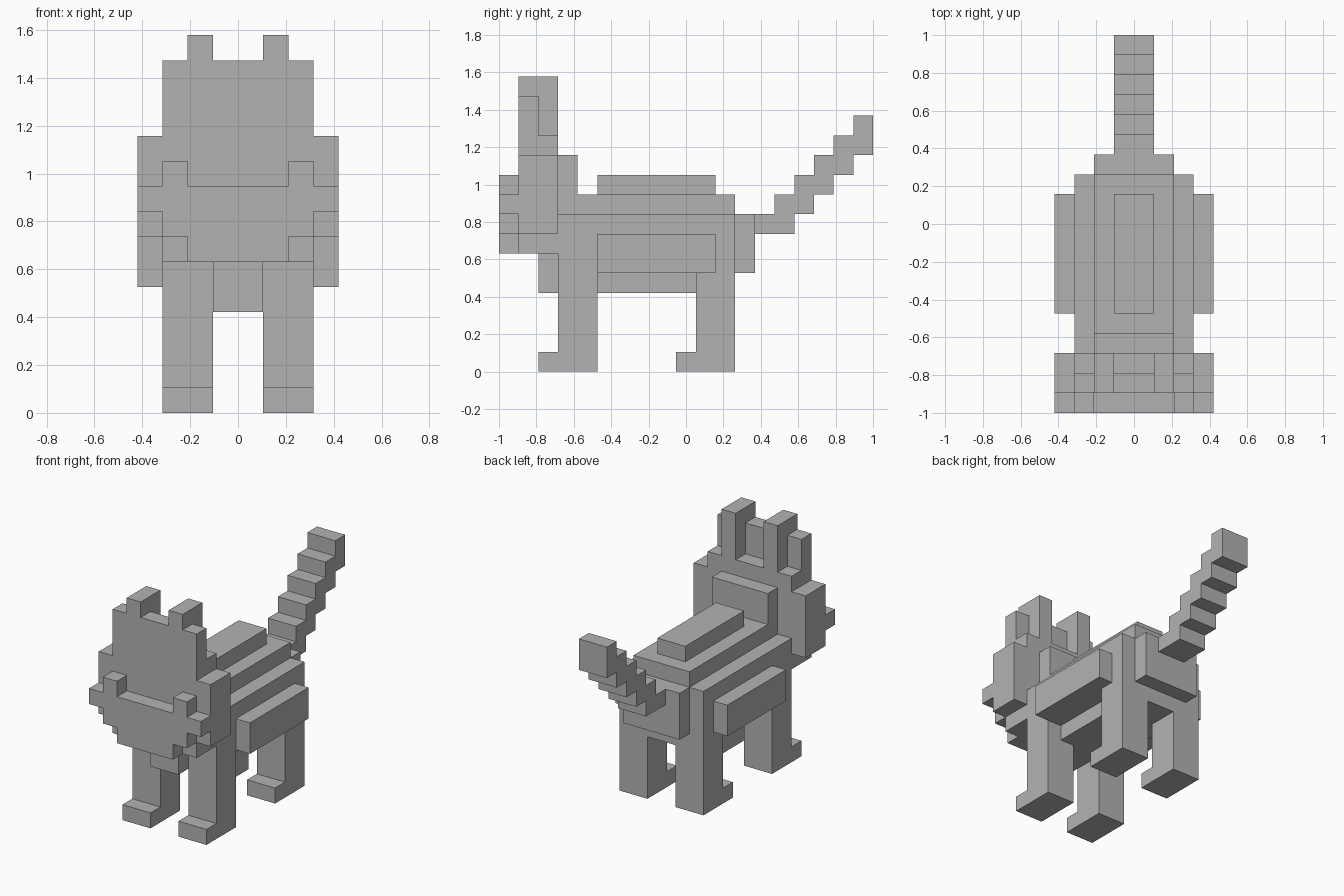
import bpy
import bmesh
from mathutils import Vector

cube = bpy.data.objects.get("Cube")
if cube:
    bpy.data.objects.remove(cube, do_unlink=True)

U = 2 / 19  # size of one block

grey = bpy.data.materials.new("plain_grey")
grey.use_nodes = True
colour = (0.45, 0.45, 0.45, 1)
grey.diffuse_color = colour
grey.node_tree.nodes["Principled BSDF"].inputs["Base Color"].default_value = colour


def build(name, boxes):
    """Make one object from boxes given in blocks: x, y (from the nose) and z ranges."""
    bm = bmesh.new()
    for x, y, z in boxes:
        low, high = Vector((x[0], y[0], z[0])), Vector((x[1], y[1], z[1]))
        for v in bmesh.ops.create_cube(bm, size=1)["verts"]:
            at = low + (v.co + Vector((0.5, 0.5, 0.5))) * (high - low)
            v.co = Vector((at.x * U, at.y * U - 1, at.z * U))
    mesh = bpy.data.meshes.new(name)
    bm.to_mesh(mesh)
    bm.free()
    mesh.materials.append(grey)
    obj = bpy.data.objects.new(name, mesh)
    bpy.context.collection.objects.link(obj)


def centred(half, y, z):
    return ((-half, half), y, z)


def pair(name, boxes):
    """Build a left part and its mirrored right part."""
    build("left_" + name, boxes)
    build("right_" + name, [((-x[1], -x[0]), y, z) for x, y, z in boxes])


# Trunk with stepped back and belly
build("body", [centred(3, (3, 12), (5, 8))])
build("upper_back", [centred(2, (3, 12), (8, 9))])
build("back_ridge", [centred(1, (5, 11), (9, 10))])
build("belly", [centred(2, (3, 12), (4, 5))])
build("chest", [centred(1, (2, 3), (4, 6))])
build("neck", [centred(2, (3, 4), (8, 11))])
build("rump", [centred(2, (12, 13), (5, 8))])
pair("flank", [((3, 4), (5, 11), (5, 7))])

# Legs with a toe block in front
for name, y in (("front_leg", 3), ("rear_leg", 10)):
    pair(name, [((1, 3), (y, y + 2), (0, 5)),
                ((1, 3), (y - 1, y), (0, 1))])

# Head, stepped at the jaw and crown
build("head", [centred(3, (1, 3), (6, 7)),
               centred(4, (1, 3), (7, 11)),
               centred(3, (1, 3), (11, 12)),
               centred(3, (1, 2), (12, 14))])
pair("ear", [((1, 2), (1, 2), (14, 15)),
             ((1, 2), (2, 3), (12, 15))])

# Muzzle widening upwards, with a raised block on each side
build("muzzle", [centred(half, (0, 1), (half + 4, half + 5)) for half in (2, 3, 4)])
pair("muzzle_bump", [((2, 3), (0, 1), (9, 10))])

# Tail climbing like a staircase
steps = [centred(1, (14 + i, 15 + i), (7 + i, 9 + i)) for i in range(5)]
build("tail", [centred(1, (13, 14), (7, 8))] + steps)
